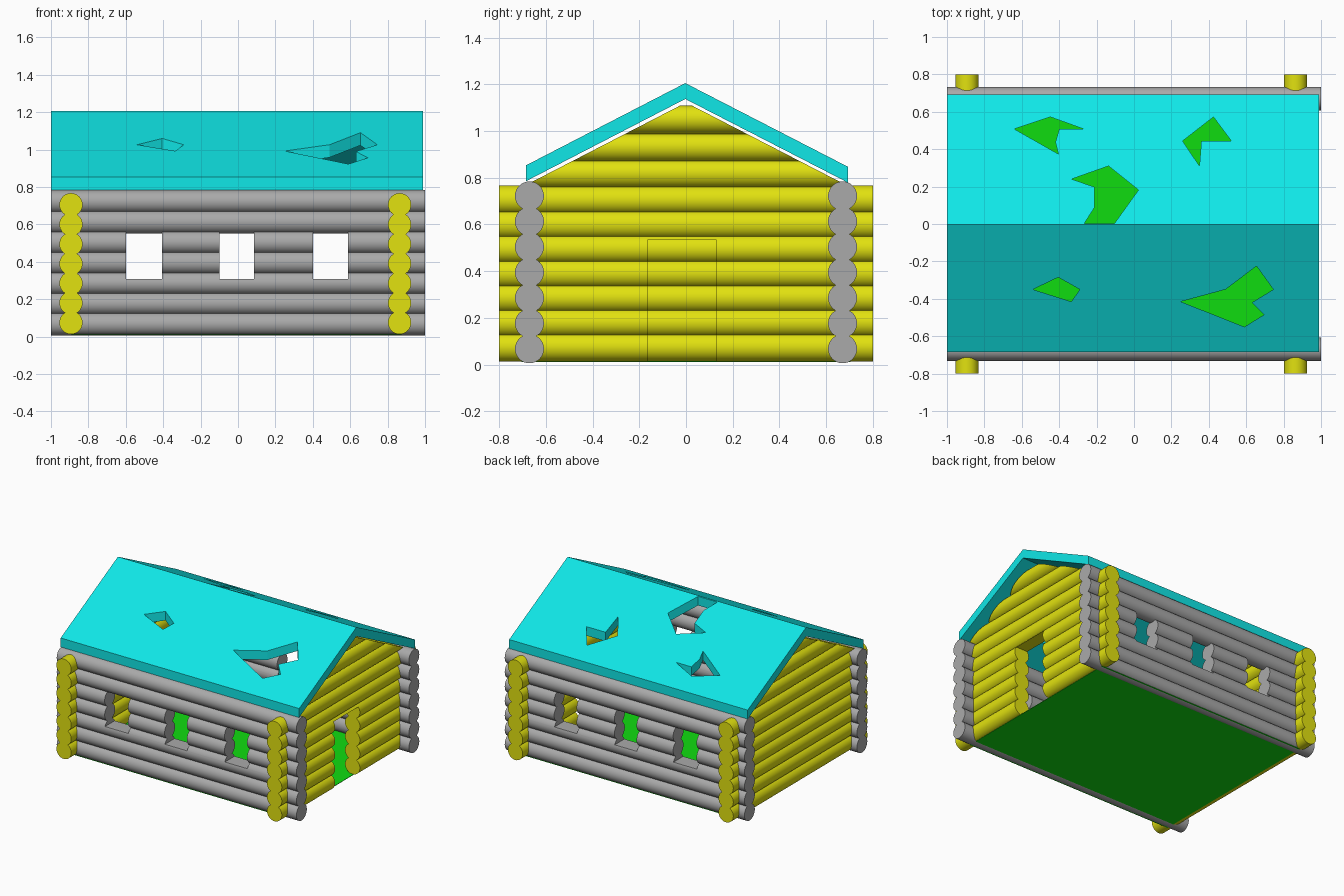
import bpy
import bmesh
import math
from mathutils import Vector

if "Cube" in bpy.data.objects:
    bpy.data.objects.remove(bpy.data.objects["Cube"])


def material(name, rgb):
    m = bpy.data.materials.new(name)
    m.use_nodes = True
    m.diffuse_color = (*rgb, 1)
    m.node_tree.nodes["Principled BSDF"].inputs["Base Color"].default_value = (*rgb, 1)
    return m


GRAY = material("gray logs", (0.4, 0.4, 0.4))
YELLOW = material("yellow logs", (0.76, 0.76, 0.005))
CYAN = material("cyan roof", (0.005, 0.8, 0.8))
GREEN = material("green floor", (0.005, 0.72, 0.005))


def prisms(name, outlines, axis, lo, hi, mat=None):
    """Extrude closed 2D outlines along x or z into one object."""
    bm = bmesh.new()
    for pts in outlines:
        def place(p):
            return (lo, p[0], p[1]) if axis == "x" else (p[0], p[1], lo)
        face = bm.faces.new([bm.verts.new(place(p)) for p in pts])
        new = bmesh.ops.extrude_face_region(bm, geom=[face])["geom"]
        step = Vector((hi - lo, 0, 0)) if axis == "x" else Vector((0, 0, hi - lo))
        bmesh.ops.translate(bm, vec=step,
                            verts=[v for v in new if isinstance(v, bmesh.types.BMVert)])
    bmesh.ops.recalc_face_normals(bm, faces=bm.faces)
    mesh = bpy.data.meshes.new(name)
    bm.to_mesh(mesh)
    bm.free()
    ob = bpy.data.objects.new(name, mesh)
    bpy.context.collection.objects.link(ob)
    if mat:
        mesh.materials.append(mat)
    else:
        ob.hide_render = True
    return ob


def box(x0, x1, y0, y1):
    return [(x0, y0), (x1, y0), (x1, y1), (x0, y1)]


def select(ob):
    bpy.ops.object.select_all(action="DESELECT")
    ob.select_set(True)
    bpy.context.view_layer.objects.active = ob


def cut(ob, cutter, operation="DIFFERENCE"):
    select(ob)
    mod = ob.modifiers.new("cut", "BOOLEAN")
    mod.operation = operation
    mod.solver = "EXACT"
    mod.object = cutter
    bpy.ops.object.modifier_apply(modifier=mod.name)


def log(name, axis, centre, half, mat, cutter=None, operation="DIFFERENCE", radius=0.062):
    turn = (0, math.pi / 2, 0) if axis == "x" else (math.pi / 2, 0, 0)
    bpy.ops.mesh.primitive_cylinder_add(vertices=32, radius=radius, depth=2 * half,
                                        location=centre, rotation=turn)
    ob = bpy.context.object
    ob.name = name
    ob.data.materials.append(mat)
    if cutter:
        cut(ob, cutter, operation)
    select(ob)
    bpy.ops.object.shade_smooth_by_angle(angle=math.radians(35))


# Cutters: windows, doorway, gable outline and roof holes
windows = prisms("window_cutter", [box(-0.6, -0.405, -1, 1), box(-0.1, 0.085, -1, 1),
                                   box(0.4, 0.588, -1, 1)], "z", 0.308, 0.56)
door = prisms("door_cutter", [box(0.7, 1.1, -0.165, 0.13)], "z", -0.1, 0.533)
gable = prisms("gable_cutter", [[(-0.72, 0.7), (0.72, 0.7), (0.72, 0.751),
                                 (0, 1.122), (-0.72, 0.751)]], "x", -1.1, 1.1)
holes = prisms("hole_cutter", [
    [(-0.54, -0.35), (-0.405, -0.285), (-0.29, -0.35), (-0.335, -0.415)],
    [(0.25, -0.415), (0.49, -0.35), (0.655, -0.225), (0.745, -0.35),
     (0.63, -0.42), (0.695, -0.485), (0.59, -0.55)],
    [(-0.64, 0.508), (-0.447, 0.572), (-0.27, 0.508), (-0.4, 0.508),
     (-0.42, 0.438), (-0.404, 0.374)],
    [(0.26, 0.444), (0.425, 0.572), (0.52, 0.444), (0.36, 0.444), (0.35, 0.31)],
    [(-0.334, 0.24), (-0.136, 0.31), (0.024, 0.182), (-0.104, 0.004),
     (-0.265, 0.004), (-0.21, 0.09), (-0.21, 0.198)],
], "z", 0.6, 1.4)

# Long gray walls, front and back
for side, y in (("front", -0.67), ("back", 0.67)):
    for i in range(7):
        z = 0.068 + 0.109 * i
        log(f"{side}_wall_log_{i + 1}", "x", (0, y, z), 1.0, GRAY,
            windows if 2 <= i <= 4 else None)

# Short yellow walls with gable logs above
for side, x in (("left", 0.864), ("right", -0.893)):
    for i in range(7):
        z = 0.075 + 0.105 * i
        log(f"{side}_wall_log_{i + 1}", "y", (x, 0, z), 0.8, YELLOW,
            door if side == "left" and i < 5 else None)
    for i, z in enumerate((0.815, 0.928, 1.048)):
        log(f"{side}_gable_log_{i + 1}", "y", (x, 0, z), 0.7, YELLOW, gable, "INTERSECT")

# Roof with broken holes
roof = prisms("roof", [[(-0.685, 0.785), (-0.685, 0.853), (-0.003, 1.205), (0.693, 0.847),
                        (0.693, 0.779), (-0.003, 1.137)]], "x", -1.0, 0.99, CYAN)
cut(roof, holes)

# Floor sheet
prisms("floor", [box(-0.89, 0.875, -0.705, 0.705)], "z", 0.012, 0.015, GREEN)

# Cutters are no longer needed
for helper in (windows, door, gable, holes):
    bpy.data.objects.remove(helper)
